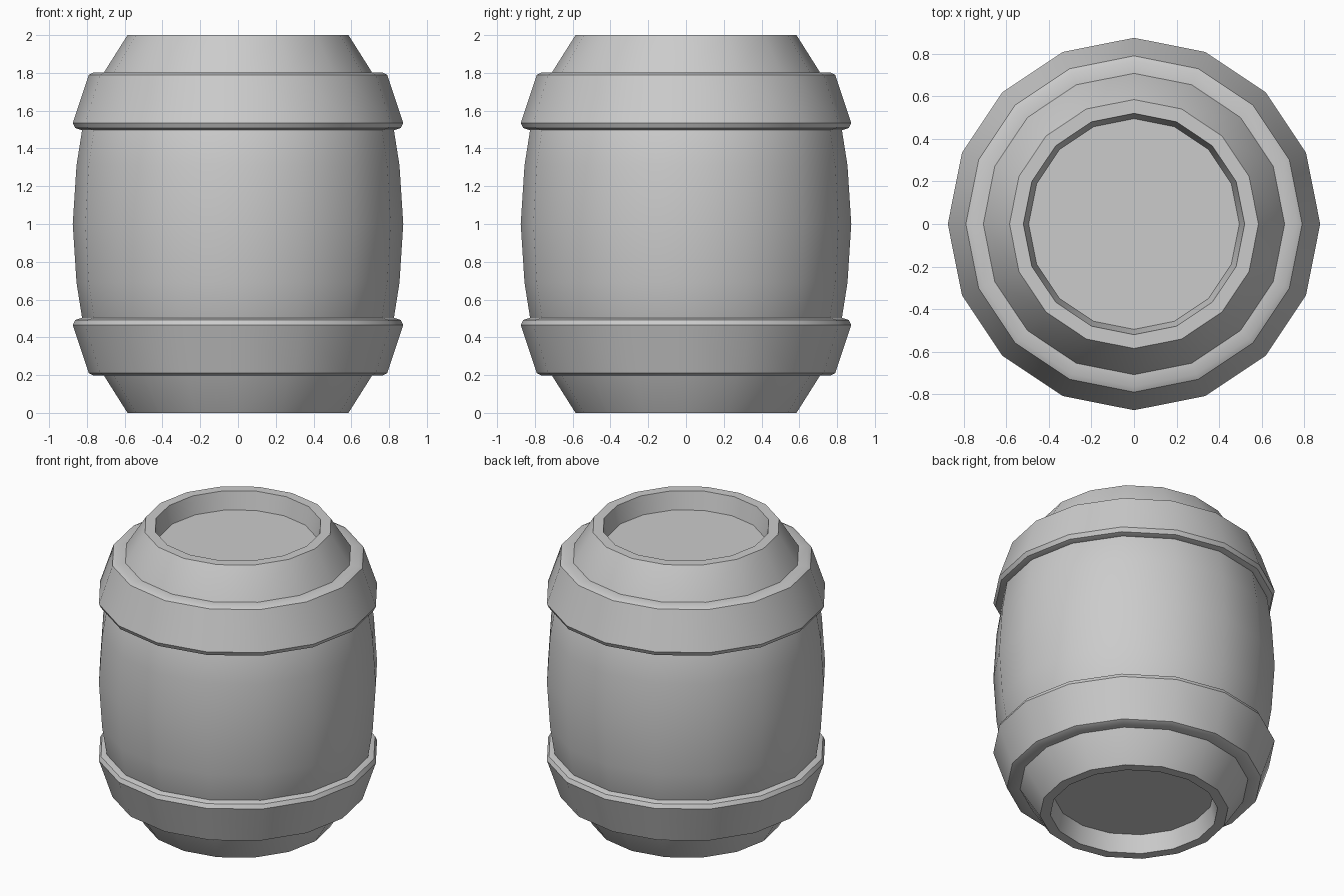
import bpy, bmesh, math

if "Cube" in bpy.data.objects:
    bpy.data.objects.remove(bpy.data.objects["Cube"])

SIDES = 16


def lathe(name, profile, closed=False):
    """Revolve (radius, z) points around z; closed loops the profile, else ends are capped."""
    bm = bmesh.new()
    rings = []
    for r, z in profile:
        rings.append([bm.verts.new((r * math.cos(2 * math.pi * i / SIDES),
                                    r * math.sin(2 * math.pi * i / SIDES), z))
                      for i in range(SIDES)])
    pairs = list(zip(rings, rings[1:]))
    if closed:
        pairs.append((rings[-1], rings[0]))
    else:
        bm.faces.new(rings[0])
        bm.faces.new(rings[-1])
    for a, b in pairs:
        for i in range(SIDES):
            j = (i + 1) % SIDES
            bm.faces.new((a[i], a[j], b[j], b[i]))
    bmesh.ops.recalc_face_normals(bm, faces=bm.faces)
    mesh = bpy.data.meshes.new(name)
    bm.to_mesh(mesh)
    bm.free()
    obj = bpy.data.objects.new(name, mesh)
    bpy.context.collection.objects.link(obj)
    bpy.ops.object.select_all(action='DESELECT')
    obj.select_set(True)
    bpy.context.view_layer.objects.active = obj
    bpy.ops.object.shade_smooth_by_angle(angle=math.radians(30))
    return obj


def flip(profile):
    return [(r, 2 - z) for r, z in reversed(profile)]


# Barrel body: recessed lid, rim, sloped shoulder and bulging belly, mirrored about z = 1
upper = [(0.855, 1.31), (0.825, 1.5), (0.705, 1.81),
         (0.585, 2.0), (0.52, 2.0), (0.495, 1.88)]
lathe("barrel_body", flip(upper) + [(0.875, 1.0)] + upper)

# Hoops: flared bands with a bevelled lip
hoop = [(0.70, 1.802), (0.765, 1.802), (0.79, 1.79), (0.875, 1.535),
        (0.862, 1.508), (0.83, 1.498), (0.80, 1.498)]
lathe("upper_hoop", hoop, closed=True)
lathe("lower_hoop", flip(hoop), closed=True)
